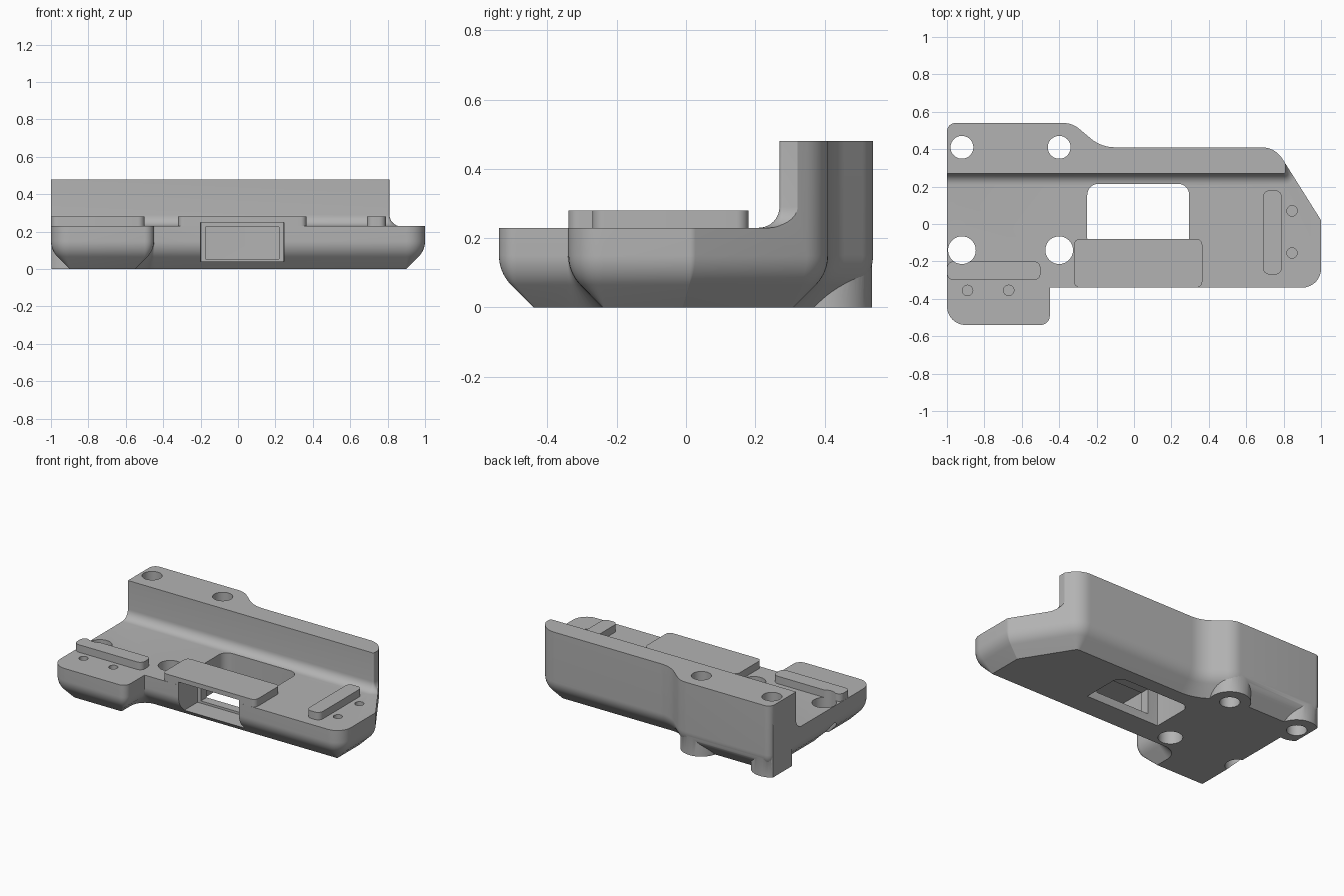
import bpy, bmesh, math
from mathutils import Vector

if "Cube" in bpy.data.objects:
    bpy.data.objects.remove(bpy.data.objects["Cube"])

grey = bpy.data.materials.new("plain grey")
grey.use_nodes = True
grey.diffuse_color = (0.45, 0.45, 0.45, 1)
grey.node_tree.nodes["Principled BSDF"].inputs["Base Color"].default_value = (0.45, 0.45, 0.45, 1)


def outline(corners, inset=0.0, steps=8):
    """Counter-clockwise (x, y, radius) corners, offset inwards and rounded."""
    pts, n = [], len(corners)
    for i in range(n):
        a, b, c = (Vector(corners[(i + k) % n][:2]) for k in (-1, 0, 1))
        d1, d2 = (b - a).normalized(), (c - b).normalized()
        n1, n2 = Vector((-d1.y, d1.x)), Vector((-d2.y, d2.x))
        mid = (n1 + n2) / (1 + n1.dot(n2))
        turn = math.atan2(d1.cross(d2), d1.dot(d2))
        side = 1 if turn > 0 else -1
        r = max(corners[i][2] - side * inset, 0.004)
        centre = b + mid * (inset + side * r)
        start = math.atan2(-side * n1.y, -side * n1.x)
        for k in range(steps + 1):
            t = start + turn * k / steps
            pts.append((centre.x + r * math.cos(t), centre.y + r * math.sin(t)))
    return pts


def loft(name, layers):
    """Closed solid through (points, z) layers, bottom to top."""
    bm = bmesh.new()
    rings = [[bm.verts.new((x, y, z)) for x, y in pts] for pts, z in layers]
    n = len(rings[0])
    for lo, hi in zip(rings, rings[1:]):
        for i in range(n):
            j = (i + 1) % n
            bm.faces.new((lo[i], lo[j], hi[j], hi[i]))
    bm.faces.new(rings[0][::-1])
    bm.faces.new(rings[-1])
    mesh = bpy.data.meshes.new(name)
    bm.to_mesh(mesh)
    bm.free()
    mesh.materials.append(grey)
    ob = bpy.data.objects.new(name, mesh)
    bpy.context.collection.objects.link(ob)
    return ob


def prism(name, pts, z0, z1):
    return loft(name, [(pts, z0), (pts, z1)])


def box(name, x0, x1, y0, y1, z0, z1, r=0.004):
    return prism(name, outline([(x0, y0, r), (x1, y0, r), (x1, y1, r), (x0, y1, r)]), z0, z1)


def circle(x, y, r, n=48):
    return [(x + r * math.cos(math.tau * i / n), y + r * math.sin(math.tau * i / n)) for i in range(n)]


def combine(target, other, operation):
    mod = target.modifiers.new("combine", "BOOLEAN")
    mod.operation, mod.solver, mod.object = operation, "EXACT", other
    bpy.context.view_layer.objects.active = target
    bpy.ops.object.modifier_apply(modifier=mod.name)
    bpy.data.objects.remove(other)


# Body: plan outline with a chamfered and rounded underside
plan = [(-1, -0.54, 0.1), (-0.45, -0.54, 0.05), (-0.45, -0.34, 0.004), (1, -0.34, 0.1),
        (1, 0.02, 0.03), (0.755, 0.41, 0.13), (-0.175, 0.41, 0.2), (-0.33, 0.54, 0.13),
        (-1, 0.54, 0.045)]
layers = [(outline(plan, 0.1), 0)]
for k in range(8, -1, -1):
    a = math.radians(45) * k / 8
    layers.append((outline(plan, 0.12 * (1 - math.cos(a))), 0.15 - 0.12 * math.sin(a)))
layers.append((outline(plan), 0.48))
body = loft("mounting_body", layers)

# Envelope leaving the low deck, the fillet and the tall rear wall
wall = [(-1.5, 0.27, 0.01), (0.81, 0.27, 0.01), (0.81, 0.9, 0.01), (-1.5, 0.9, 0.01)]
layers = [(outline(wall, -2), -0.2), (outline(wall, -2), 0.23)]
for k in range(9):
    a = math.radians(90) * k / 8
    layers.append((outline(wall, -0.06 * (1 - math.sin(a)) - 0.0001), 0.2901 - 0.06 * math.cos(a)))
layers.append((outline(wall), 0.6))
combine(body, loft("wall_envelope", layers), "INTERSECT")

# Bosses under the rear holes
for x in (-0.92, -0.4):
    pts = [(max(px, -0.998), py) for px, py in circle(x, 0.41, 0.127)]
    combine(body, prism("boss", pts, 0, 0.35), "UNION")

# Raised pads on the deck
combine(body, box("centre_pad", -0.32, 0.365, -0.3395, -0.08, 0.2, 0.28, 0.03), "UNION")
combine(body, box("right_pad", -0.9995, -0.5, -0.3, -0.2, 0.2, 0.28, 0.035), "UNION")
combine(body, box("left_pad", 0.69, 0.79, -0.27, 0.18, 0.2, 0.28, 0.035), "UNION")

# Central window and the stepped front port that leads into it
window = [(-0.25, -0.08, 0.004), (0.295, -0.08, 0.004), (0.295, 0.215, 0.06), (-0.25, 0.215, 0.06)]
combine(body, prism("window_cutter", outline(window), -0.1, 0.6), "DIFFERENCE")
combine(body, box("port_cutter", -0.2, 0.245, -0.6, -0.14, 0.04, 0.25), "DIFFERENCE")
combine(body, box("tunnel_cutter", -0.175, 0.22, -0.3, 0, 0.055, 0.225), "DIFFERENCE")

# Through holes, then blind screw holes
for x in (-0.92, -0.4):
    for y, r in ((0.41, 0.061), (-0.14, 0.074)):
        combine(body, prism("hole_cutter", circle(x, y, r), -0.1, 0.6), "DIFFERENCE")
for x, y in ((-0.89, -0.355), (-0.67, -0.355), (0.845, 0.07), (0.845, -0.155)):
    combine(body, prism("screw_cutter", circle(x, y, 0.028, 24), 0.12, 0.4), "DIFFERENCE")

# Smooth curves, sharp edges
bpy.ops.object.select_all(action="DESELECT")
body.select_set(True)
bpy.context.view_layer.objects.active = body
bpy.ops.object.shade_smooth_by_angle(angle=math.radians(30))
